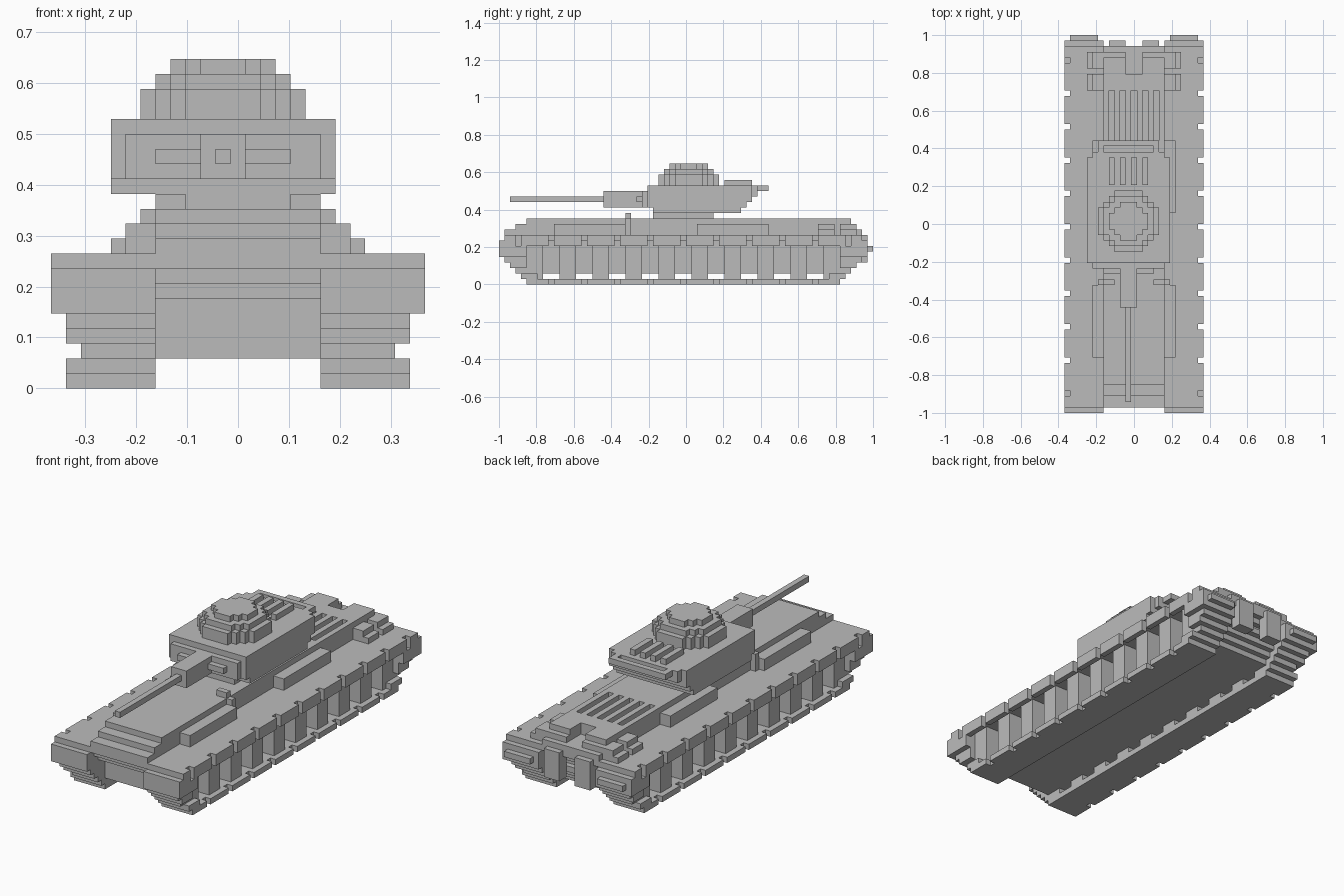
import bpy, bmesh, math

if "Cube" in bpy.data.objects:
    bpy.data.objects.remove(bpy.data.objects["Cube"])

V = 2 / 68                 # block size; model is 25 x 68 x 22 blocks
parts = {}


def cells(x0, x1, y0, y1, z0, z1):
    return {(x, y, z) for x in range(x0, x1) for y in range(y0, y1) for z in range(z0, z1)}


def add(name, *b, mirror=False):
    s = parts.setdefault(name, set())
    s |= cells(*b)
    if mirror:
        s |= cells(25 - b[1], 25 - b[0], *b[2:])


def cut(name, *b, mirror=False):
    parts[name] -= cells(*b)
    if mirror:
        parts[name] -= cells(25 - b[1], 25 - b[0], *b[2:])


# Hull: stepped nose and tail as (z0, z1, front, back)
for z0, z1, f, b in [(2, 6, 5, 62), (6, 7, 3, 64), (7, 8, 2, 65),
                     (8, 10, 1, 66), (10, 11, 3, 65), (11, 12, 5, 64)]:
    add("hull", 7, 18, f, b, z0, z1)
for z in range(3, 6):
    add("hull", 7, 18, 30, 60 + z, z, z + 1)
cut("hull", 11, 14, 61, 68, 10, 12)
for x in range(8, 17, 2):          # engine grille slots
    cut("hull", x, x + 1, 49, 58, 11, 12)

# Tracks: bottom run, top run and stepped ends
add("track", 1, 7, 5, 62, 0, 1, mirror=True)
add("track", 0, 7, 1, 66, 8, 9, mirror=True)
add("track", 0, 1, 2, 65, 7, 8, mirror=True)
for z, f, b, x in [(1, 4, 63, 1), (2, 3, 64, 2), (3, 2, 65, 1), (4, 1, 66, 1),
                   (5, 0, 67, 0), (6, 0, 67, 0), (7, 0, 67, 0)]:
    add("track", x, 7, f, max(f + 3, 5), z, z + 1, mirror=True)
    add("track", x, 7, min(b - 3, 62), b, z, z + 1, mirror=True)
for y in range(3, 66, 6):          # gaps between links
    cut("track", 0, 1, y, y + 1, 7, 9, mirror=True)
    cut("track", 1, 2, y, y + 1, 0, 1, mirror=True)

# Running gear: road wheels in front of an inner wall
for y in range(5, 62, 6):
    add("road_wheels", 2, 7, y, y + 3, 1, 8, mirror=True)
add("inner_wall", 5, 7, 4, 63, 2, 8, mirror=True)

# Fender bins, rear boxes and lamp posts
add("fender_bins", 5, 7, 10, 23, 9, 11, mirror=True)
add("fender_bins", 5, 7, 36, 49, 9, 11, mirror=True)
for y in (58, 62):
    add("rear_fender_boxes", 4, 7, y, y + 3, 9, 10, mirror=True)
    add("rear_fender_boxes", 5, 7, y, y + 3, 10, 11, mirror=True)
add("rear_plates", 8, 11, 65, 67, 4, 9, mirror=True)
add("rear_bars", 1, 6, 67, 68, 6, 7, mirror=True)
add("front_posts", 6, 7, 23, 24, 9, 12, mirror=True)
add("front_posts", 7, 9, 23, 24, 12, 13, mirror=True)

# Turret with undercut rear and cut corners
add("turret_neck", 7, 16, 28, 39, 12, 13)
for z0, z1, f, b in [(13, 14, 28, 44), (14, 15, 27, 45), (15, 16, 27, 46),
                     (16, 17, 27, 47), (17, 18, 27, 47)]:
    add("turret", 4, 19, f, b, z0, z1)
for x in (4, 18):
    cut("turret", x, x + 1, 46, 48, 13, 18)
add("turret_front", 5, 18, 26, 27, 14, 17)
add("turret_front", 7, 16, 25, 26, 15, 16)
add("turret_rail", 6, 17, 48, 49, 17, 18)
for x in (6, 16):
    add("turret_rail", x, x + 1, 47, 48, 17, 18)
for x in (8, 10, 12, 14):
    add("turret_slats", x, x + 1, 41, 46, 18, 19)

# Gun
add("mantlet", 10, 13, 19, 26, 14, 17)
add("barrel", 11, 12, 2, 19, 15, 16)

# Cupola: three shrinking round layers centred on (11.5, 34.5)
for z0, z1, r in [(18, 20, 5.5), (20, 21, 4.5), (21, 22, 3.5)]:
    s = parts.setdefault("cupola", set())
    s |= {(x, y, z) for x, y, z in cells(4, 19, 27, 42, z0, z1)
          if math.hypot(x + .5 - 11.5, y + .5 - 34.5) < r + .1}

mat = bpy.data.materials.new("grey")
mat.diffuse_color = (0.5, 0.5, 0.5, 1)
mat.use_nodes = True
mat.node_tree.nodes["Principled BSDF"].inputs["Base Color"].default_value = mat.diffuse_color
solid = set().union(*parts.values())

# Skin each part with only its outward faces
for name, s in parts.items():
    bm = bmesh.new()
    verts = {}

    def vert(p):
        if p not in verts:
            verts[p] = bm.verts.new(((p[0] - 12.5) * V, (p[1] - 34) * V, p[2] * V))
        return verts[p]

    for c in sorted(s):
        for a in range(3):
            for d in (0, 1):
                n = list(c)
                n[a] += 2 * d - 1
                if tuple(n) in solid:
                    continue
                ring = []
                for u, w in [(0, 0), (1, 0), (1, 1), (0, 1)]:
                    p = list(c)
                    p[a] += d
                    p[(a + 1) % 3] += u
                    p[(a + 2) % 3] += w
                    ring.append(vert(tuple(p)))
                bm.faces.new(ring if d else ring[::-1])
    bmesh.ops.dissolve_limit(bm, angle_limit=0.01, verts=bm.verts[:], edges=bm.edges[:])
    me = bpy.data.meshes.new(name)
    bm.to_mesh(me)
    bm.free()
    me.materials.append(mat)
    bpy.context.collection.objects.link(bpy.data.objects.new(name, me))
